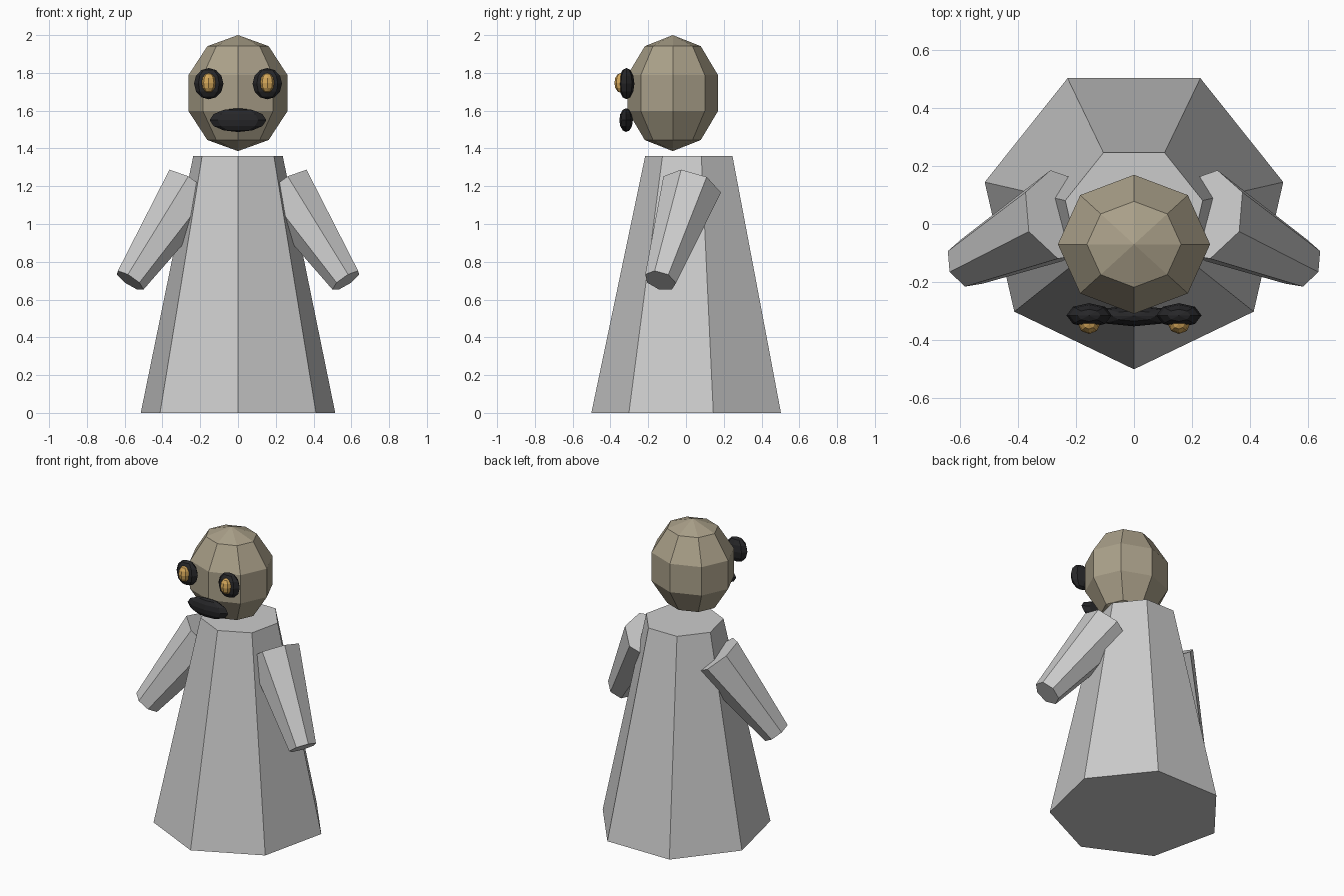
import bpy, bmesh, math
from mathutils import Vector, Matrix

if "Cube" in bpy.data.objects:
    bpy.data.objects.remove(bpy.data.objects["Cube"])


def material(name, rgb):
    m = bpy.data.materials.new(name)
    m.diffuse_color = (*rgb, 1)
    m.use_nodes = True
    m.node_tree.nodes["Principled BSDF"].inputs["Base Color"].default_value = m.diffuse_color
    return m


TAN = material("tan", (0.40, 0.35, 0.25))
BLACK = material("black", (0.02, 0.02, 0.022))
AMBER = material("amber", (0.65, 0.38, 0.10))


def finish(bm, name, mat=None):
    bmesh.ops.recalc_face_normals(bm, faces=bm.faces)
    me = bpy.data.meshes.new(name)
    bm.to_mesh(me)
    bm.free()
    ob = bpy.data.objects.new(name, me)
    bpy.context.collection.objects.link(ob)
    if mat:
        me.materials.append(mat)
    return ob


def frustum(name, start, end, r1, r2, first, sides=7, flip=1):
    """Tapered prism; 'first' points from the axis towards the first corner."""
    start, end = Vector(start), Vector(end)
    axis = (end - start).normalized()
    e1 = Vector(first)
    e1 = (e1 - axis * e1.dot(axis)).normalized()
    e2 = axis.cross(e1)
    bm = bmesh.new()
    rings = []
    for c, r in ((start, r1), (end, r2)):
        ring = []
        for i in range(sides):
            a = math.tau * i / sides
            p = c + (e1 * math.cos(a) + e2 * math.sin(a)) * r
            ring.append(bm.verts.new((p.x * flip, p.y, p.z)))
        rings.append(ring)
        bm.faces.new(ring)
    lo, hi = rings
    for i in range(sides):
        j = (i + 1) % sides
        bm.faces.new((lo[i], lo[j], hi[j], hi[i]))
    return finish(bm, name)


def ball(name, centre, radii, segs, rings, mat):
    bm = bmesh.new()
    m = Matrix.Translation(centre) @ Matrix.Diagonal((*radii, 1))
    bmesh.ops.create_uvsphere(bm, u_segments=segs, v_segments=rings, radius=1, matrix=m)
    return finish(bm, name, mat)


# robe-like body
frustum("body", (0, 0.027, 0), (0, 0.027, 1.36), 0.528, 0.243, (0, -1, 0))

# head and mouth
ball("head", (0, -0.07, 1.693), (0.276, 0.252, 0.307), 8, 5, TAN)
ball("mouth", (0, -0.317, 1.55), (0.15, 0.036, 0.063), 8, 6, BLACK)

# arms and eyes on both sides
for side, s in (("left", -1), ("right", 1)):
    frustum(side + "_arm", (0.245, 0.03, 1.19), (0.573, -0.136, 0.70),
            0.163, 0.087, (-0.82, -0.09, -0.56), flip=s)
    ball(side + "_eye", (s * 0.155, -0.315, 1.743), (0.078, 0.042, 0.083), 8, 6, BLACK)
    ball(side + "_pupil", (s * 0.155, -0.345, 1.747), (0.038, 0.034, 0.053), 8, 6, AMBER)
